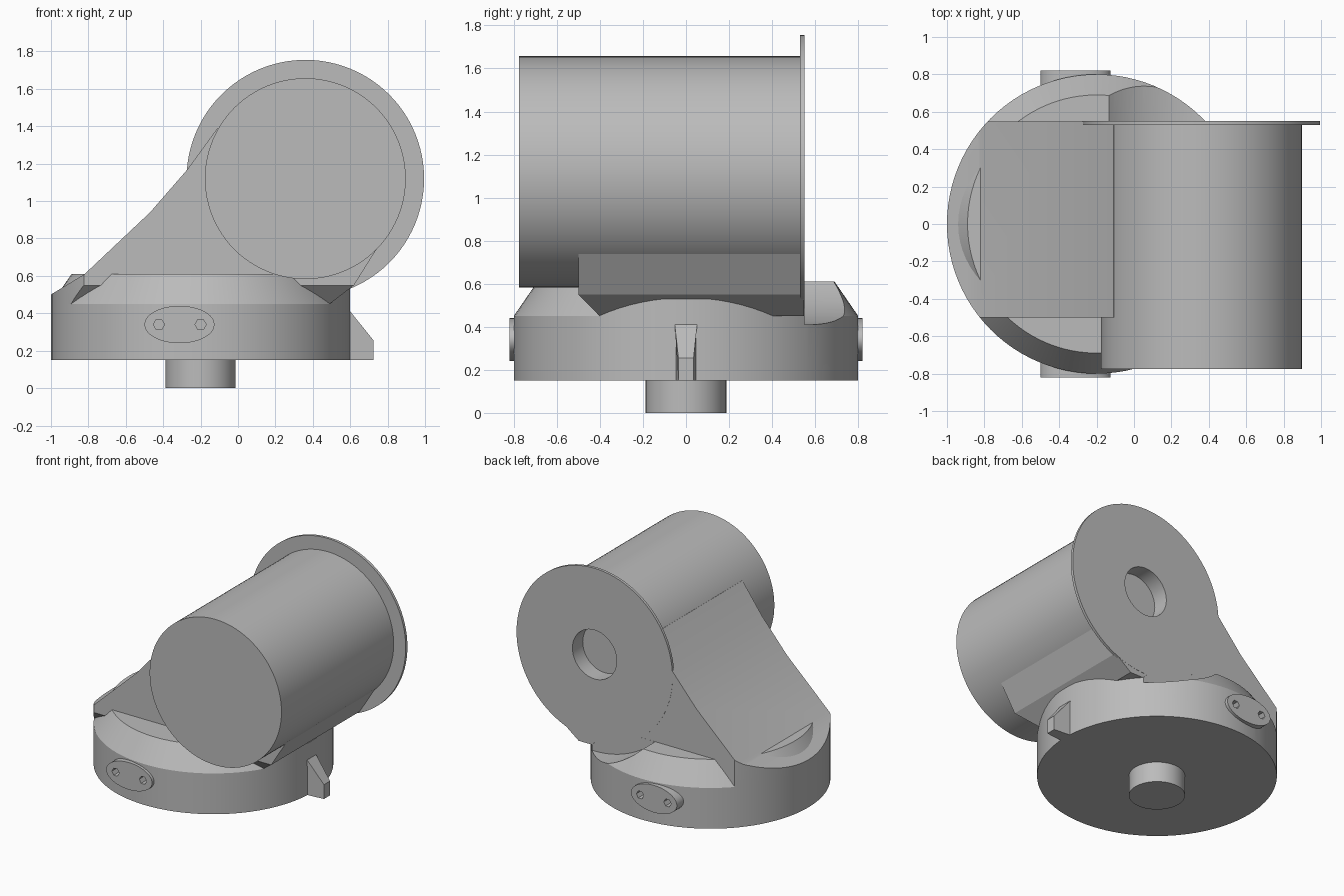
import bpy, bmesh, math
from mathutils import Matrix

cube = bpy.data.objects.get("Cube")
if cube:
    bpy.data.objects.remove(cube, do_unlink=True)

grey = bpy.data.materials.new("plain grey")
grey.use_nodes = True
COLOUR = (0.5, 0.5, 0.5, 1)
grey.diffuse_color = COLOUR
grey.node_tree.nodes["Principled BSDF"].inputs["Base Color"].default_value = COLOUR

BASE_X, BASE_R = -0.2, 0.8        # centre and radius of the round base
HUB = (0.36, 1.12)                # barrel axis in x, z


def finish(name, bm):
    bmesh.ops.remove_doubles(bm, verts=bm.verts, dist=1e-5)
    bmesh.ops.recalc_face_normals(bm, faces=bm.faces)
    mesh = bpy.data.meshes.new(name)
    bm.to_mesh(mesh)
    bm.free()
    mesh.materials.append(grey)
    obj = bpy.data.objects.new(name, mesh)
    bpy.context.collection.objects.link(obj)
    return obj


def prism(name, points, axis, lo, hi):
    """Extrude a 2D outline along the named axis."""
    place = {"x": lambda u, v, w: (w, u, v),
             "y": lambda u, v, w: (u, w, v),
             "z": lambda u, v, w: (u, v, w)}[axis]
    bm = bmesh.new()
    ends = [[bm.verts.new(place(u, v, w)) for u, v in points] for w in (lo, hi)]
    for ring in ends:
        bm.faces.new(ring)
    n = len(points)
    for i in range(n):
        j = (i + 1) % n
        bm.faces.new((ends[0][i], ends[0][j], ends[1][j], ends[1][i]))
    return finish(name, bm)


def oval(centre, a, b=None, n=64):
    b = b or a
    return [(centre[0] + a * math.cos(math.tau * i / n),
             centre[1] + b * math.sin(math.tau * i / n)) for i in range(n)]


def rect(u0, v0, u1, v1):
    return [(u0, v0), (u1, v0), (u1, v1), (u0, v1)]


def lathe(name, profile, x, steps=96):
    bm = bmesh.new()
    verts = [bm.verts.new((r, 0, z)) for r, z in profile]
    edges = [bm.edges.new(pair) for pair in zip(verts, verts[1:])]
    bmesh.ops.spin(bm, geom=verts + edges, cent=(0, 0, 0), axis=(0, 0, 1),
                   angle=math.tau, steps=steps)
    bm.transform(Matrix.Translation((x, 0, 0)))
    return finish(name, bm)


def combine(obj, tool, operation="DIFFERENCE"):
    """Apply a boolean and discard the helper."""
    tool.hide_render = True
    mod = obj.modifiers.new("cut", "BOOLEAN")
    mod.object, mod.operation, mod.solver = tool, operation, "EXACT"
    bpy.context.view_layer.objects.active = obj
    bpy.ops.object.modifier_apply(modifier=mod.name)
    bpy.data.objects.remove(tool, do_unlink=True)


# Round base with bottom peg and sloped shoulder, scooped behind the flange
base = lathe("round_base", [(0, 0), (0.187, 0), (0.187, 0.15), (BASE_R, 0.15),
                            (BASE_R, 0.45), (0.69, 0.61), (0, 0.61)], BASE_X)
combine(base, prism("scoop_cutter", oval(HUB, 0.71, n=96), "y", 0.55, 1))

# Leaning support: side profile, rounded to the base, undercut at the front
support = prism("leaning_support",
                [(-1.05, 0.45), (-1.05, 0.47), (-0.82, 0.61), (-0.47, 0.94),
                 (-0.27, 1.17), (-0.11, 1.39), HUB, (0.77, 0.79),
                 (0.62, 0.55), (0.49, 0.45)], "y", -0.5, 0.549)
plan = [(BASE_X + BASE_R * math.cos(a), BASE_R * math.sin(a))
        for a in (math.pi * (0.5 + i / 48) for i in range(49))]
combine(support, prism("round_limit", plan + [(1.2, -BASE_R), (1.2, BASE_R)], "z", 0, 2),
        "INTERSECT")
combine(support, prism("undercut", [(-0.6, 0.55), (-0.5, 0.55), (-0.39, 0.44),
                                    (-0.39, 0.3), (-0.6, 0.3)], "x", -1.2, 1.2))

# Base wall rising to meet the support on its left side
neck = prism("base_neck", oval((BASE_X, 0), BASE_R, n=96), "z", 0.4, 0.53)
combine(neck, prism("neck_limit", rect(0, -0.4, 0.8, 0.549), "z", 0.3, 0.7), "INTERSECT")

# Horizontal barrel and thin back flange, with a blind bore
barrel = prism("barrel", oval(HUB, 0.537, n=96), "y", -0.775, 0.54)
flange = prism("back_flange", oval(HUB, 0.635, n=96), "y", 0.53, 0.55)
for part in (barrel, support, flange):
    combine(part, prism("bore_cutter", oval(HUB, 0.18), "y", 0.43, 0.7))

# Oval pads with two hexagonal holes, front and back
pads = []
for side, label in ((-1, "front"), (1, "back")):
    y0, y1 = sorted((side * 0.7, side * 0.82))
    pad = prism(label + "_pad", oval((-0.313, 0.34), 0.187, 0.1, 48), "y", y0, y1)
    for x in (-0.423, -0.2):
        h0, h1 = sorted((side * 0.75, side * 0.9))
        for part in (pad, base):
            combine(part, prism("hole_cutter", oval((x, 0.34), 0.03, n=6), "y", h0, h1))
    pads.append(pad)

# Tapered pointer tab on the left of the base
tab = prism("pointer_tab", [(0.55, 0.15), (0.725, 0.15), (0.725, 0.255),
                            (0.6, 0.41), (0.55, 0.41)], "y", -0.052, 0.052)
for v in tab.data.vertices:
    if v.co.x > 0.7:
        v.co.y *= 0.68

for obj in [base, support, neck, barrel, flange, tab] + pads:
    bpy.ops.object.select_all(action="DESELECT")
    obj.select_set(True)
    bpy.context.view_layer.objects.active = obj
    bpy.ops.object.shade_smooth_by_angle(angle=math.radians(20))
